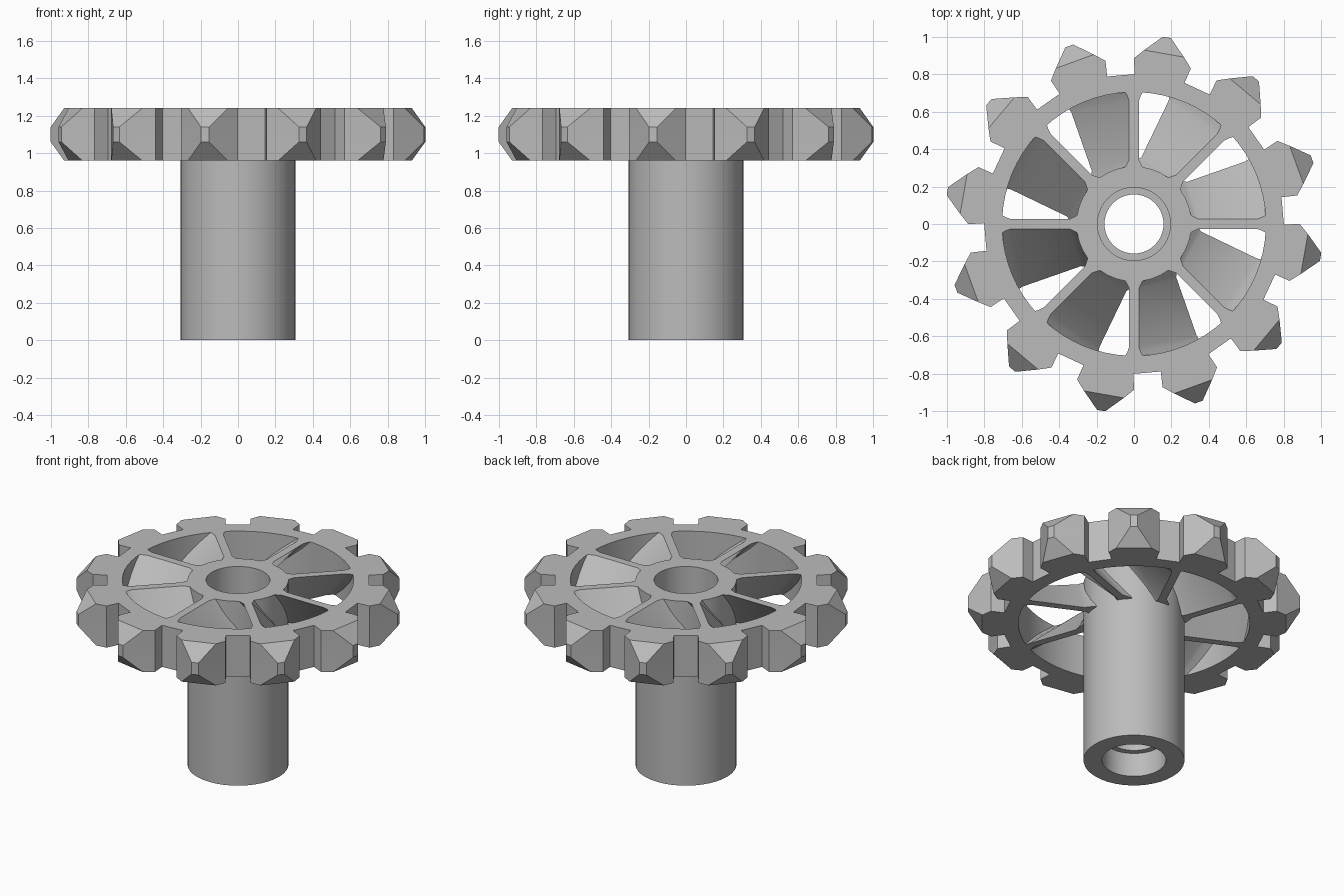
import bpy, bmesh
from math import cos, sin, tau, radians
from mathutils import Matrix, Vector

cube = bpy.data.objects.get("Cube")
if cube:
    bpy.data.objects.remove(cube, do_unlink=True)

BOTTOM, TOP = 0.96, 1.24
TEETH, SPOKES = 12, 8

grey = bpy.data.materials.new("plain_grey")
grey.use_nodes = True
colour = (0.5, 0.5, 0.5, 1)
grey.diffuse_color = colour
grey.node_tree.nodes["Principled BSDF"].inputs["Base Color"].default_value = colour


def finish(bm, name, angle=30):
    bmesh.ops.recalc_face_normals(bm, faces=bm.faces)
    mesh = bpy.data.meshes.new(name)
    bm.to_mesh(mesh)
    bm.free()
    mesh.materials.append(grey)
    obj = bpy.data.objects.new(name, mesh)
    bpy.context.collection.objects.link(obj)
    bpy.ops.object.select_all(action='DESELECT')
    obj.select_set(True)
    bpy.context.view_layer.objects.active = obj
    bpy.ops.object.shade_smooth_by_angle(angle=radians(angle))
    return obj


def loft(bm, loops):
    """Join a closed cycle of loops of equal length with quads."""
    rings = [[bm.verts.new(p) for p in loop] for loop in loops]
    for a, b in zip(rings, rings[1:] + rings[:1]):
        for i in range(len(a)):
            j = (i + 1) % len(a)
            bm.faces.new((a[i], a[j], b[j], b[i]))


def circle(r, z, n):
    return [(r * cos(tau * i / n), r * sin(tau * i / n), z) for i in range(n)]


def tooth_outline(z, reach, half):
    """Toothed outline; reach and half width set the tooth tip at this height."""
    side = [(0.79, 0.135), (0.872, 0.155), (reach, half)]
    tooth = [(a, -w) for a, w in side] + side[::-1]
    points = []
    for k in range(TEETH):
        turn = Matrix.Rotation(radians(-10) + tau * k / TEETH, 3, 'Z')
        points += [turn @ Vector((a, w, z)) for a, w in tooth]
    return points


def rim_circle(z):
    """Inner rim edge, with its points aligned to the tooth outline."""
    n = 6 * TEETH
    return [(0.705 * cos(t), 0.705 * sin(t), z)
            for t in (radians(-10) + tau * (i - 2.5) / n for i in range(n))]


# Toothed rim with chamfered tooth tips
bm = bmesh.new()
loft(bm, [
    tooth_outline(BOTTOM, 0.925, 0.108),
    tooth_outline(1.06, 1.013, 0.022),
    tooth_outline(1.14, 1.013, 0.022),
    tooth_outline(TOP, 0.925, 0.108),
    rim_circle(TOP),
    rim_circle(BOTTOM),
])
finish(bm, "toothed_rim", 15)

# Hub tube with a stepped bore
profile = [(0.308, 0), (0.308, TOP), (0.195, TOP), (0.195, 0.9),
           (0.158, 0.9), (0.158, 0.16), (0.195, 0.16), (0.195, 0)]
bm = bmesh.new()
loft(bm, [circle(r, z, 40) for r, z in profile])
finish(bm, "hub")

# Slanted spokes, flared where they meet hub and rim
bm = bmesh.new()
stations = [(0.0, 0.06), (0.1, 0.04), (0.16, 0.026),
            (0.84, 0.026), (0.9, 0.035), (1.0, 0.06)]
for k in range(SPOKES):
    turn = Matrix.Rotation(tau * k / SPOKES, 3, 'Z')
    sections = []
    for t, w in stations:
        xt = 0.27 + 0.46 * t
        xb = 0.21 + 0.46 * t
        yb = 0.10 + 0.35 * xb
        section = [(xt, -w, TOP), (xt, w, TOP), (xb, yb + w, BOTTOM), (xb, yb - w, BOTTOM)]
        sections.append([bm.verts.new(turn @ Vector(p)) for p in section])
    for a, b in zip(sections, sections[1:]):
        for i in range(4):
            j = (i + 1) % 4
            bm.faces.new((a[i], a[j], b[j], b[i]))
    bm.faces.new(sections[0])
    bm.faces.new(sections[-1])
finish(bm, "slanted_spokes")
